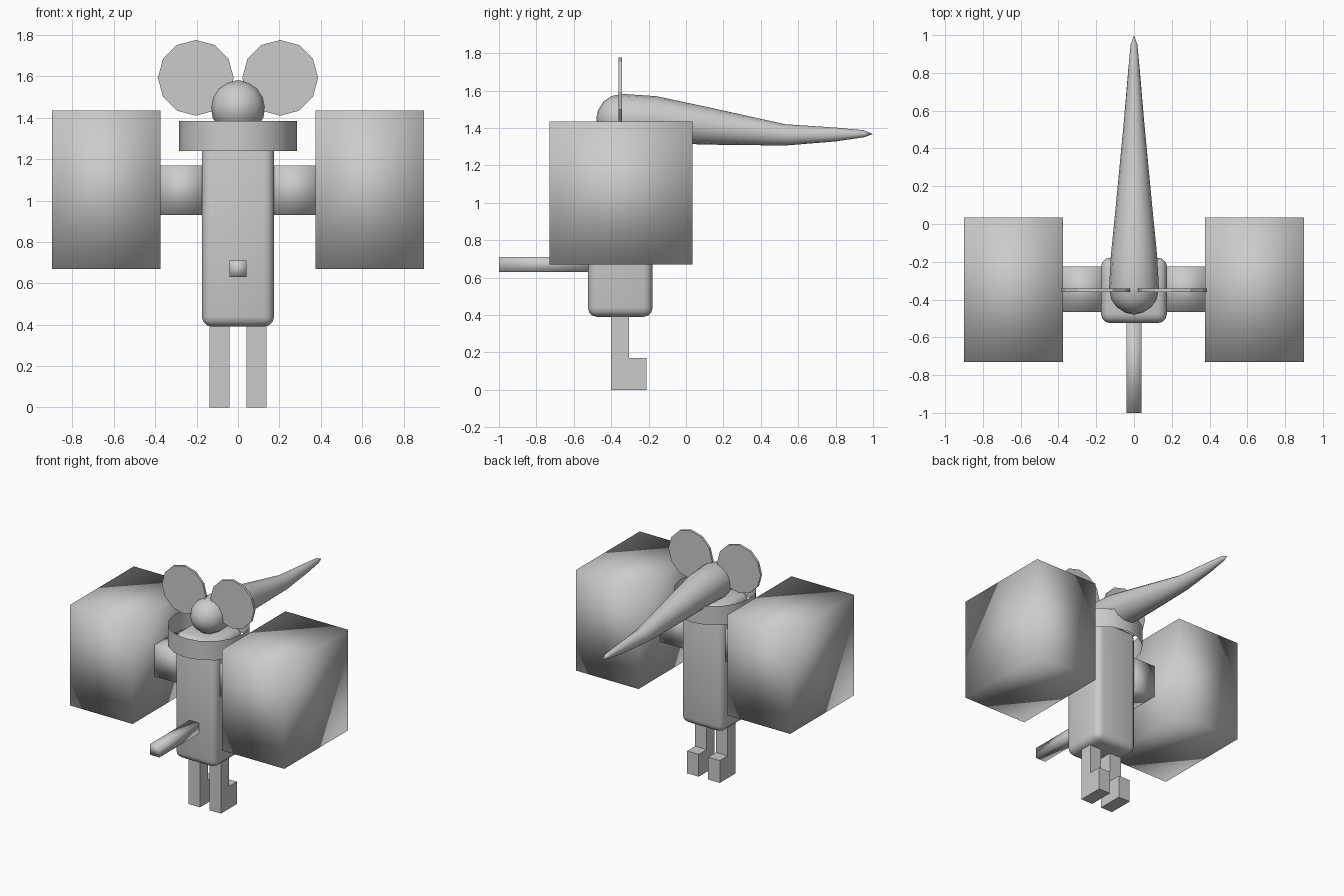
import bpy, bmesh, math

if "Cube" in bpy.data.objects:
    bpy.data.objects.remove(bpy.data.objects["Cube"])

CY = -0.35  # y of the body axis


def finish(name, bm, smooth=True):
    bmesh.ops.recalc_face_normals(bm, faces=bm.faces[:])
    mesh = bpy.data.meshes.new(name)
    for f in bm.faces:
        f.smooth = smooth
    bm.to_mesh(mesh)
    bm.free()
    ob = bpy.data.objects.new(name, mesh)
    bpy.context.collection.objects.link(ob)
    return ob


def box(name, lo, hi, smooth=True, bevel=0):
    bm = bmesh.new()
    bmesh.ops.create_cube(bm, size=1)
    for v in bm.verts:
        for i in range(3):
            v.co[i] = (lo[i] + hi[i]) / 2 + v.co[i] * (hi[i] - lo[i])
    if bevel:
        bmesh.ops.bevel(bm, geom=bm.edges[:], offset=bevel, segments=3,
                        profile=0.5, affect='EDGES')
    return finish(name, bm, smooth)


def prism(name, outline, axis, start, end):
    # Extrude a closed outline along x (axis 0) or y (axis 1)
    bm = bmesh.new()
    verts = []
    for a, z in outline:
        verts.append(bm.verts.new((start, a, z) if axis == 0 else (a, start, z)))
    face = bm.faces.new(verts)
    new = bmesh.ops.extrude_face_region(bm, geom=[face])
    for v in new['geom']:
        if isinstance(v, bmesh.types.BMVert):
            v.co[axis] = end
    return finish(name, bm, False)


# Rounded torso and front rod
box("torso", (-0.175, -0.525, 0.39), (0.175, -0.178, 1.34), bevel=0.05)
box("front_rod", (-0.04, -1.0, 0.63), (0.04, -0.5, 0.71))

# Open, thin collar band
bm = bmesh.new()
SIDES = 16
rows = []
for z in (1.24, 1.385):
    rows.append([bm.verts.new((0.285 * math.cos(i * math.tau / SIDES),
                               CY + 0.285 * math.sin(i * math.tau / SIDES), z))
                 for i in range(SIDES)])
for i in range(SIDES):
    j = (i + 1) % SIDES
    bm.faces.new((rows[0][i], rows[0][j], rows[1][j], rows[1][i]))
finish("collar", bm)

# Head tapering back into a long point: (y, centre z, half width, half height)
sections = [(-0.47, 1.45, 0.045, 0.045), (-0.44, 1.45, 0.092, 0.092),
            (-0.40, 1.45, 0.12, 0.12), (-0.34, 1.45, 0.132, 0.132),
            (-0.16, 1.446, 0.122, 0.124), (0.10, 1.413, 0.096, 0.102),
            (0.53, 1.363, 0.055, 0.057), (0.80, 1.365, 0.032, 0.037),
            (0.95, 1.369, 0.018, 0.019)]
bm = bmesh.new()
N = 16
rings = [[bm.verts.new((w * math.cos(i * math.tau / N), y,
                        z + h * math.sin(i * math.tau / N))) for i in range(N)]
         for y, z, w, h in sections]
for a, b in zip(rings, rings[1:]):
    for i in range(N):
        j = (i + 1) % N
        bm.faces.new((a[i], a[j], b[j], b[i]))
for ring, tip in ((rings[0], (0, -0.48, 1.45)), (rings[-1], (0, 1.0, 1.367))):
    t = bm.verts.new(tip)
    for i in range(N):
        bm.faces.new((ring[i], ring[(i + 1) % N], t))
finish("head_with_tail_point", bm)

# Mirrored parts
for s, side in ((-1, "left"), (1, "right")):
    def span(a, b):
        return sorted((s * a, s * b))

    # Large side block and its connector
    x0, x1 = span(0.375, 0.90)
    box(side + "_side_block", (x0, -0.73, 0.67), (x1, 0.035, 1.435))
    x0, x1 = span(0.16, 0.38)
    box(side + "_connector", (x0, -0.465, 0.93), (x1, -0.225, 1.17))

    # Twelve-sided thin ear
    ear = [(s * 0.204 + 0.183 * math.cos(i * math.tau / 12),
            1.593 + 0.183 * math.sin(i * math.tau / 12)) for i in range(12)]
    prism(side + "_ear", ear, 1, -0.36, -0.342)

    # L-shaped leg with the foot pointing back
    leg = [(-0.40, 0), (-0.21, 0), (-0.21, 0.17), (-0.305, 0.17),
           (-0.305, 0.42), (-0.40, 0.42)]
    prism(side + "_leg", leg, 0, s * 0.04, s * 0.137)
